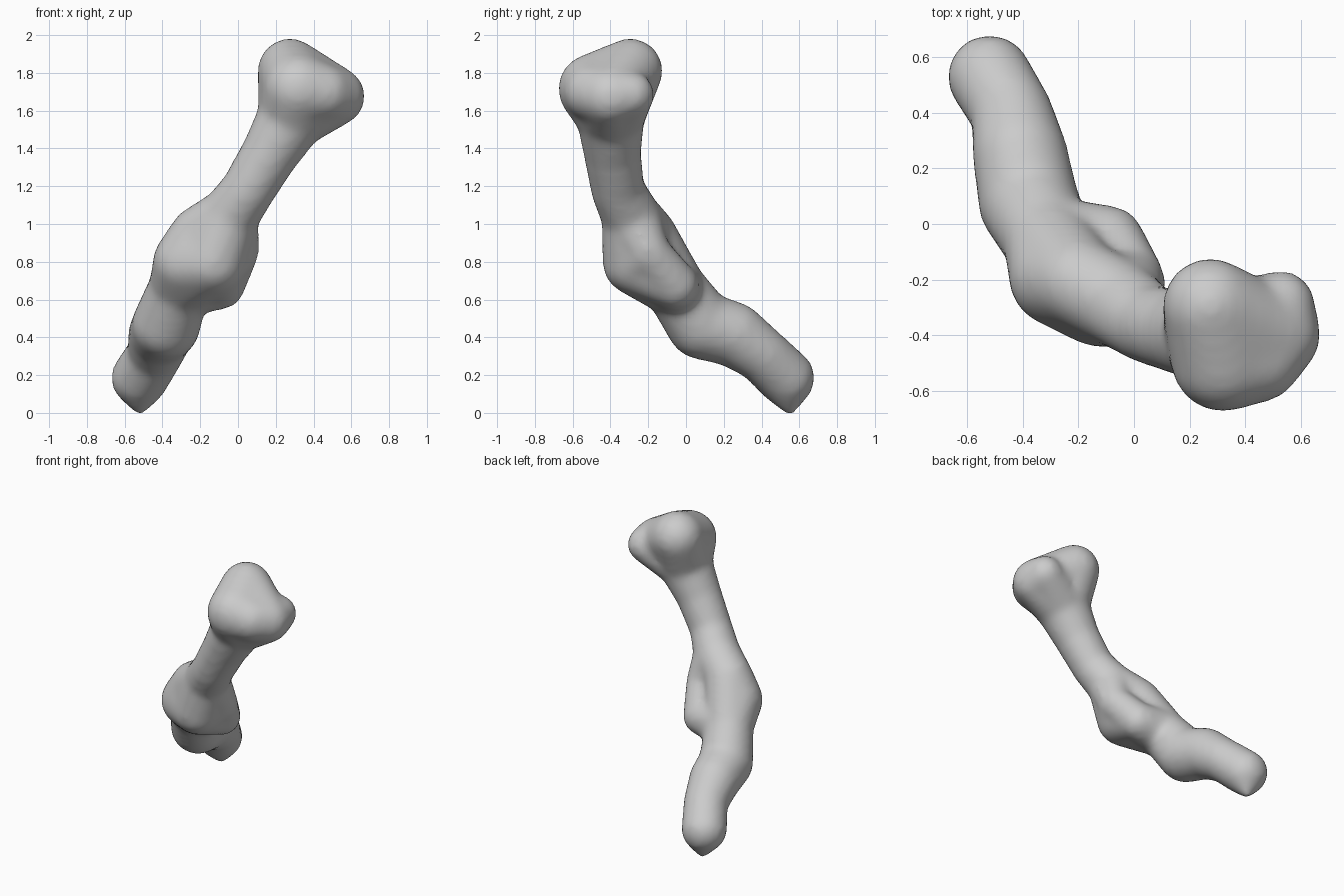
import bpy
import bmesh
from mathutils import Matrix, Vector

cube = bpy.data.objects.get("Cube")
if cube:
    bpy.data.objects.remove(cube, do_unlink=True)

grey = bpy.data.materials.new("bone_grey")
grey.use_nodes = True
grey.diffuse_color = (0.6, 0.6, 0.6, 1)
grey.node_tree.nodes["Principled BSDF"].inputs["Base Color"].default_value = (0.6, 0.6, 0.6, 1)

# Swellings along the bone: x, y, z, radius
BALLS = {
    "tip": (-0.52, 0.55, 0.05, 0.03),
    "toe": (-0.52, 0.53, 0.21, 0.145),
    "neck": (-0.44, 0.40, 0.335, 0.14),
    "belly": (-0.41, 0.25, 0.44, 0.165),
    "heel": (-0.38, 0.08, 0.49, 0.175),
    "joint_low": (-0.31, -0.06, 0.69, 0.155),
    "joint_front": (-0.27, -0.19, 0.82, 0.175),
    "joint_inner": (-0.13, -0.27, 0.82, 0.165),
    "joint_high": (-0.20, -0.21, 0.96, 0.155),
    "shaft_low": (-0.05, -0.29, 1.06, 0.15),
    "knob_low": (-0.09, -0.06, 0.70, 0.12),
    "knob_high": (0.00, -0.20, 0.88, 0.105),
    "shaft_mid": (0.05, -0.36, 1.2, 0.135),
    "shaft_high": (0.17, -0.39, 1.4, 0.145),
    "head_neck": (0.29, -0.40, 1.6, 0.175),
    "head_back": (0.275, -0.295, 1.835, 0.165),
    "head_front": (0.32, -0.49, 1.74, 0.18),
    "head_side": (0.515, -0.40, 1.70, 0.15),
    "head_side_back": (0.53, -0.29, 1.71, 0.115),
    "head_side_front": (0.45, -0.49, 1.72, 0.145),
}

# Groups of swellings that are skinned together
LINKS = [
    "tip toe", "toe neck", "neck belly", "belly heel", "heel joint_low",
    "joint_low joint_front joint_inner", "joint_front joint_inner joint_high",
    "joint_low joint_high", "joint_high joint_inner shaft_low",
    "joint_low knob_low", "knob_low knob_high", "knob_high joint_inner",
    "knob_low joint_inner", "knob_high shaft_low",
    "shaft_low shaft_mid", "shaft_mid shaft_high", "shaft_high head_neck",
    "head_neck head_back head_front", "head_neck head_side head_front",
    "head_front head_side head_side_front", "head_side head_side_back",
    "head_neck head_side_back", "head_back head_front head_side",
]


def add_hull(target, names):
    """Add the convex skin around a group of balls to the target mesh."""
    part = bmesh.new()
    for name in names:
        x, y, z, r = BALLS[name]
        bmesh.ops.create_icosphere(part, subdivisions=3, radius=r + 0.008,
                                   matrix=Matrix.Translation((x, y, z)))
    result = bmesh.ops.convex_hull(part, input=part.verts[:])
    spare = set(result["geom_interior"]) | set(result["geom_unused"])
    bmesh.ops.delete(part, geom=[v for v in spare if isinstance(v, bmesh.types.BMVert)],
                     context="VERTS")
    bmesh.ops.recalc_face_normals(part, faces=part.faces[:])
    scratch = bpy.data.meshes.new("scratch")
    part.to_mesh(scratch)
    part.free()
    target.from_mesh(scratch)
    bpy.data.meshes.remove(scratch)


bm = bmesh.new()
for link in LINKS:
    add_hull(bm, link.split())
mesh = bpy.data.meshes.new("bone")
bm.to_mesh(mesh)
bm.free()
mesh.materials.append(grey)
bone = bpy.data.objects.new("bone", mesh)
bpy.context.collection.objects.link(bone)

# Fuse the skins into one surface and soften the creases
remesh = bone.modifiers.new("fuse", "REMESH")
remesh.mode = "VOXEL"
remesh.voxel_size = 0.022
soften = bone.modifiers.new("soften", "SMOOTH")
soften.factor = 0.5
soften.iterations = 12

bpy.context.view_layer.objects.active = bone
bone.select_set(True)
for name in ("fuse", "soften"):
    bpy.ops.object.modifier_apply(modifier=name)

# Stand the bone on the ground
ground = min(v.co.z for v in mesh.vertices)
mesh.transform(Matrix.Translation(Vector((0, 0, -ground))))
bpy.ops.object.shade_smooth()
